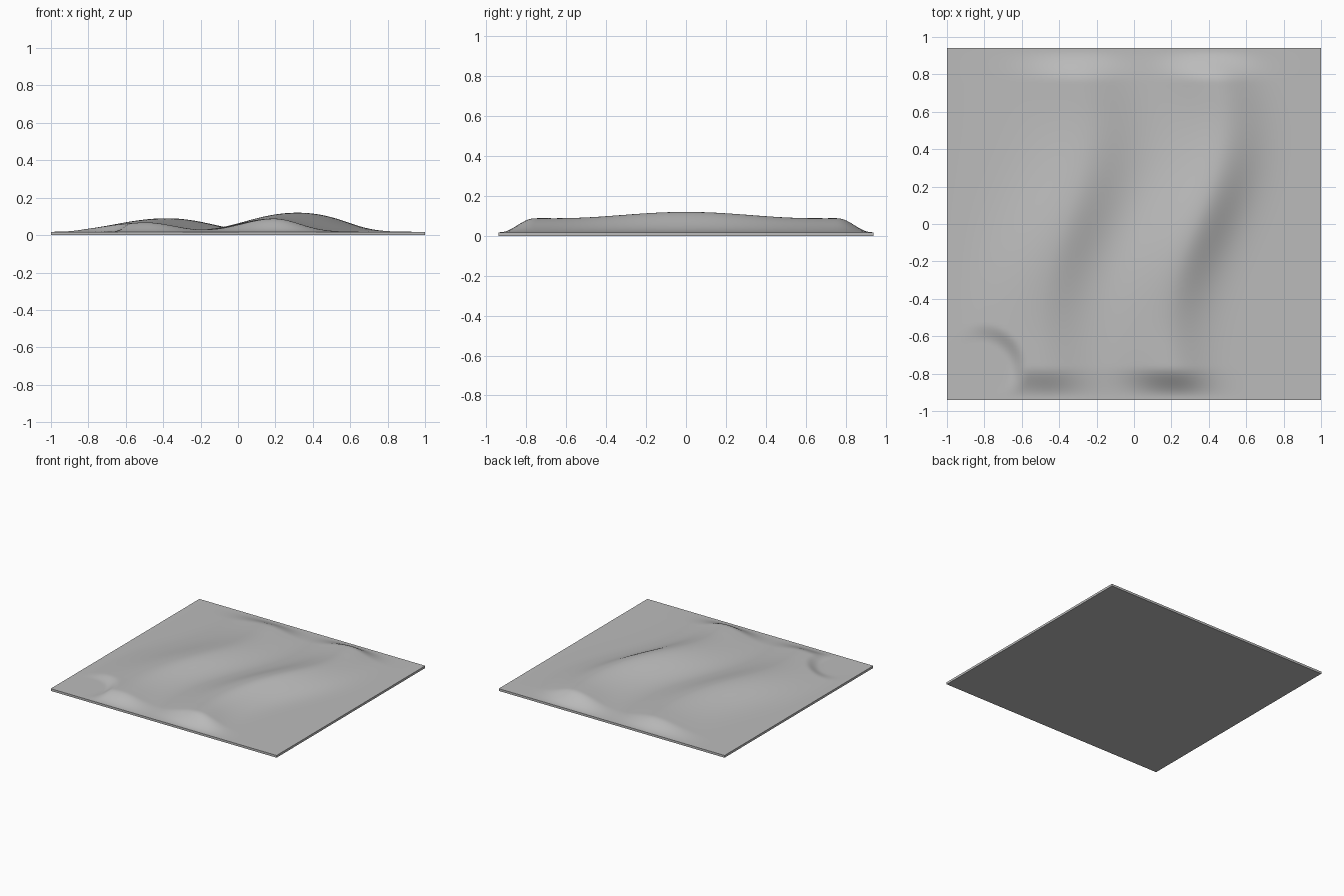
import bpy
import bmesh
import math

cube = bpy.data.objects.get("Cube")
if cube:
    bpy.data.objects.remove(cube, do_unlink=True)

HALF_X, HALF_Y, BASE = 1.0, 0.94, 0.018
NX, NY = 120, 112


def smoothstep(low, high, value):
    t = min(max((value - low) / (high - low), 0), 1)
    return t * t * (3 - 2 * t)


def ridge(x, y, middle, sway, height, windward, lee):
    # Winding dune: broad windward flank and steeper lee flank
    dx = x - middle - sway * math.sin(2.8 * y)
    width = windward if dx < 0 else lee
    swell = 0.5 + 0.5 * math.cos(math.pi * min(abs(y) / 0.65, 1))
    return height * (0.69 + 0.31 * swell) * math.exp(-(dx / width) ** 2)


def ground_height(x, y):
    dunes = (ridge(x, y, 0.32, 0.15, 0.102, 0.24, 0.19)
             + ridge(x, y, -0.38, 0.13, 0.072, 0.27, 0.21))
    # Dunes fade out at the borders and around a level corner clearing
    fade = 1 - smoothstep(0.76, 0.93, abs(y))
    fade *= 1 - smoothstep(0.8, 1.0, abs(x))
    clearing = smoothstep(0.15, 0.25, math.hypot(x + 0.82, y + 0.78))
    return BASE + dunes * fade * clearing


sand = bpy.data.materials.new("sand grey")
sand.use_nodes = True
color = (0.5, 0.5, 0.5, 1)
sand.diffuse_color = color
sand.node_tree.nodes["Principled BSDF"].inputs["Base Color"].default_value = color

# Dune surface
bm = bmesh.new()
bmesh.ops.create_grid(bm, x_segments=NX, y_segments=NY, size=1)
for v in bm.verts:
    v.co.y *= HALF_Y
    v.co.z = ground_height(v.co.x, v.co.y)

# Straight sides and flat underside of the slab
border = [e for e in bm.edges if e.is_boundary]
skirt = bmesh.ops.extrude_edge_only(bm, edges=border)["geom"]
for v in skirt:
    if isinstance(v, bmesh.types.BMVert):
        v.co.z = 0
bmesh.ops.contextual_create(bm, geom=[e for e in bm.edges if e.is_boundary])
bmesh.ops.recalc_face_normals(bm, faces=bm.faces)

mesh = bpy.data.meshes.new("dune_ground")
bm.to_mesh(mesh)
bm.free()
mesh.materials.append(sand)
ground = bpy.data.objects.new("dune_ground", mesh)
bpy.context.collection.objects.link(ground)
bpy.context.view_layer.objects.active = ground
ground.select_set(True)
bpy.ops.object.shade_smooth_by_angle(angle=math.radians(40))
